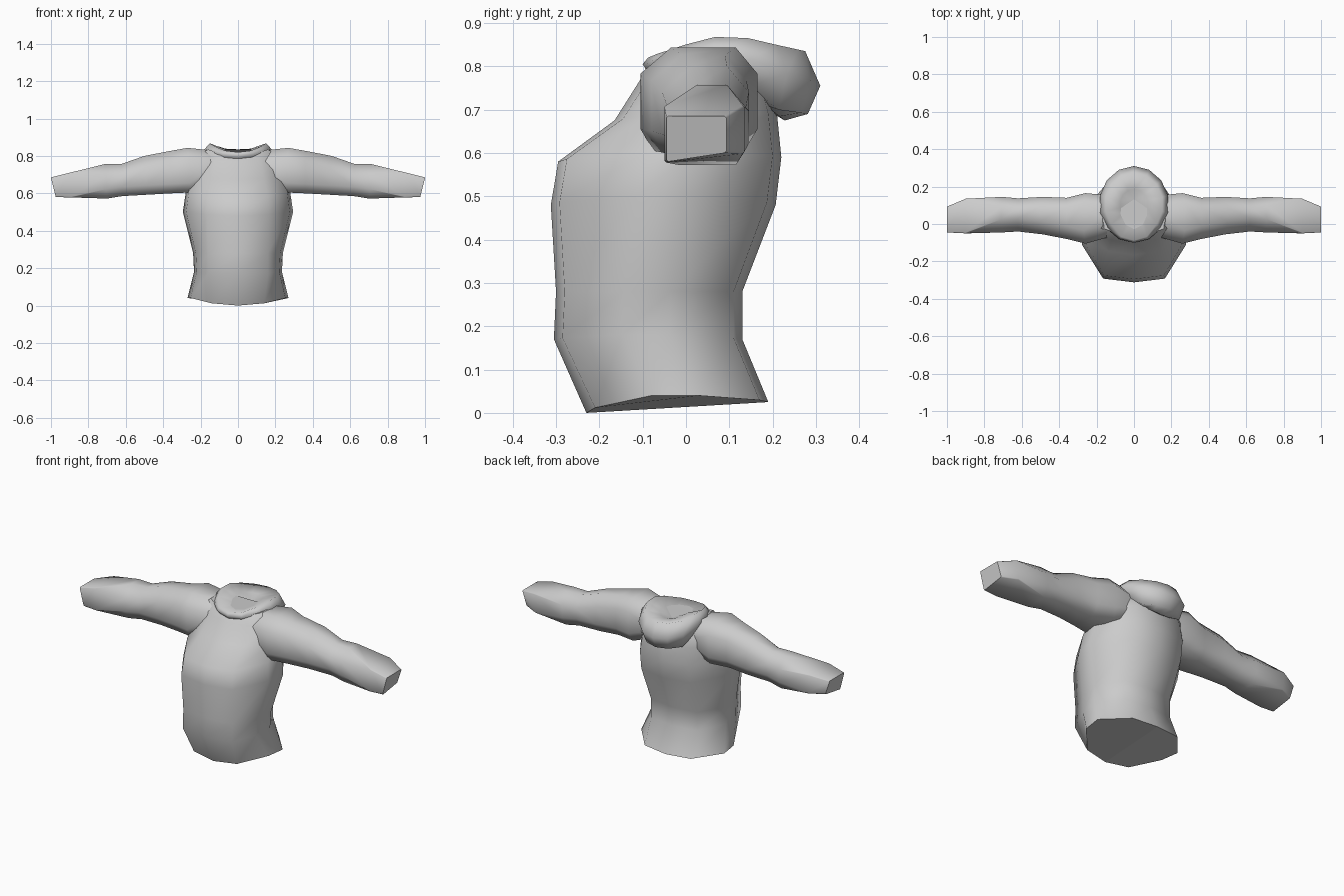
import bpy, bmesh, math

if "Cube" in bpy.data.objects:
    bpy.data.objects.remove(bpy.data.objects["Cube"])

grey = bpy.data.materials.new("grey cloth")
grey.diffuse_color = (0.6, 0.6, 0.6, 1)
grey.use_nodes = True
grey.node_tree.nodes["Principled BSDF"].inputs["Base Color"].default_value = grey.diffuse_color


def loft(name, rings, start_cap="ngon", end_cap="ngon", tip=None):
    """Skin closed rings; the caps stay flat, the sides are smooth."""
    bm = bmesh.new()
    loops = [[bm.verts.new(p) for p in ring] for ring in rings]
    n = len(loops[0])
    for a, b in zip(loops, loops[1:]):
        for i in range(n):
            f = bm.faces.new((a[i], a[(i + 1) % n], b[(i + 1) % n], b[i]))
            f.smooth = True
    if start_cap == "strip":          # mirrored strips that meet on the centre line
        a = loops[0]
        h = n // 2
        for side in (a[:h + 1], a[h:] + a[:1]):
            bm.faces.new(side)
    else:
        bm.faces.new(loops[0])
    if tip:
        t = bm.verts.new(tip)
        for i in range(n):
            f = bm.faces.new((loops[-1][i], loops[-1][(i + 1) % n], t))
            f.smooth = True
    else:
        bm.faces.new(loops[-1])
    bmesh.ops.recalc_face_normals(bm, faces=bm.faces)
    me = bpy.data.meshes.new(name)
    bm.to_mesh(me)
    bm.free()
    me.materials.append(grey)
    ob = bpy.data.objects.new(name, me)
    bpy.context.collection.objects.link(ob)
    return ob


# Torso: front, front corner, two side points, back corner, back (mirrored)
def torso_ring(zf, zs, zb, front, back, hw, fx, bx):
    mid = (front + back) / 2
    half = [(0, front, zf), (fx, front + 0.02, zf * 0.7 + zs * 0.3),
            (hw * 0.94, mid - 0.06, zs), (hw, mid + 0.05, zs),
            (bx, back - 0.02, zb * 0.7 + zs * 0.3), (0, back, zb)]
    return half + [(-x, y, z) for x, y, z in half[-2:0:-1]]


torso = loft("torso", [
    torso_ring(0.00, 0.04, 0.025, -0.23, 0.19, 0.27, 0.14, 0.15),
    torso_ring(0.17, 0.18, 0.17, -0.305, 0.13, 0.235, 0.16, 0.15),
    torso_ring(0.28, 0.28, 0.28, -0.30, 0.13, 0.24, 0.16, 0.15),
    torso_ring(0.48, 0.50, 0.48, -0.312, 0.207, 0.295, 0.165, 0.16),
    torso_ring(0.58, 0.60, 0.59, -0.295, 0.22, 0.28, 0.16, 0.16),
    torso_ring(0.675, 0.69, 0.69, -0.165, 0.21, 0.27, 0.14, 0.15),
    torso_ring(0.77, 0.78, 0.765, -0.105, 0.19, 0.25, 0.12, 0.13),
    torso_ring(0.80, 0.835, 0.80, -0.07, 0.14, 0.17, 0.09, 0.10),
], start_cap="strip")

# Sleeves: x top, x bottom, front y, back y, bottom z, top z
stations = [(0.10, 0.10, -0.06, 0.15, 0.66, 0.825),
            (0.27, 0.25, -0.105, 0.165, 0.605, 0.843),
            (0.36, 0.36, -0.08, 0.14, 0.60, 0.827),
            (0.50, 0.48, -0.055, 0.145, 0.593, 0.80),
            (0.62, 0.62, -0.04, 0.137, 0.585, 0.758),
            (0.71, 0.70, -0.045, 0.145, 0.572, 0.757),
            (0.90, 0.89, -0.05, 0.135, 0.578, 0.71),
            (1.00, 0.975, -0.045, 0.093, 0.58, 0.685)]
for side, label in ((1, "right"), (-1, "left")):
    rings = []
    for xt, xb, yf, yb, zb, zt in stations:
        xm = (xt + xb) / 2
        if xt < 0.9:    # rounded top and underside, narrowing to a square cuff
            c = 0.03
            ring = [(xb, yf + c, zb), (xb, yb - c, zb), (xm, yb, zb + 0.05),
                    (xm, yb, zt - 0.06), (xt, yb - 0.05, zt), (xt, yf + 0.07, zt),
                    (xm, yf, zt - 0.06), (xm, yf, zb + 0.05)]
        else:
            c = 0.004
            ring = [(xb, yf + c, zb), (xb, yb - c, zb + 0.02), (xb, yb, zb + 0.025),
                    (xt, yb, zt - c), (xt, yb - c, zt), (xt, yf + c, zt),
                    (xt, yf, zt - c), (xb, yf, zb + c)]
        rings.append([(side * x, y, z) for x, y, z in ring])
    loft(label + "_sleeve", rings)


# Collapsed hood: stacked rings whose height changes from front to back
def curve(points, s):
    for (a, u), (b, v) in zip(points, points[1:]):
        if s <= b:
            return u + (v - u) * (s - a) / (b - a)
    return points[-1][1]


levels = [(0.60, [(0, 0.74), (0.5, 0.77), (1, 0.675)]),
          (0.86, [(0, 0.785), (0.3, 0.80), (0.5, 0.785), (0.8, 0.70), (1, 0.69)]),
          (1.00, [(0, 0.805), (0.3, 0.83), (0.5, 0.835), (0.8, 0.785), (1, 0.755)]),
          (0.83, [(0, 0.82), (0.25, 0.86), (0.5, 0.874), (0.8, 0.85), (1, 0.835)]),
          (0.40, [(0, 0.81), (0.5, 0.845), (1, 0.825)])]
rings = []
for r, heights in levels:
    ring = []
    for i in range(14):
        a = 2 * math.pi * i / 14
        s = (1 - math.cos(a)) / 2
        fr = max(r, 0.94) if s < 0.1 and r > 0.8 else r
        ring.append((0.187 * r * math.sin(a), 0.105 - 0.205 * fr * math.cos(a),
                     curve(heights, s)))
    rings.append(ring)
loft("hood", rings, tip=(0, 0.13, 0.805))
